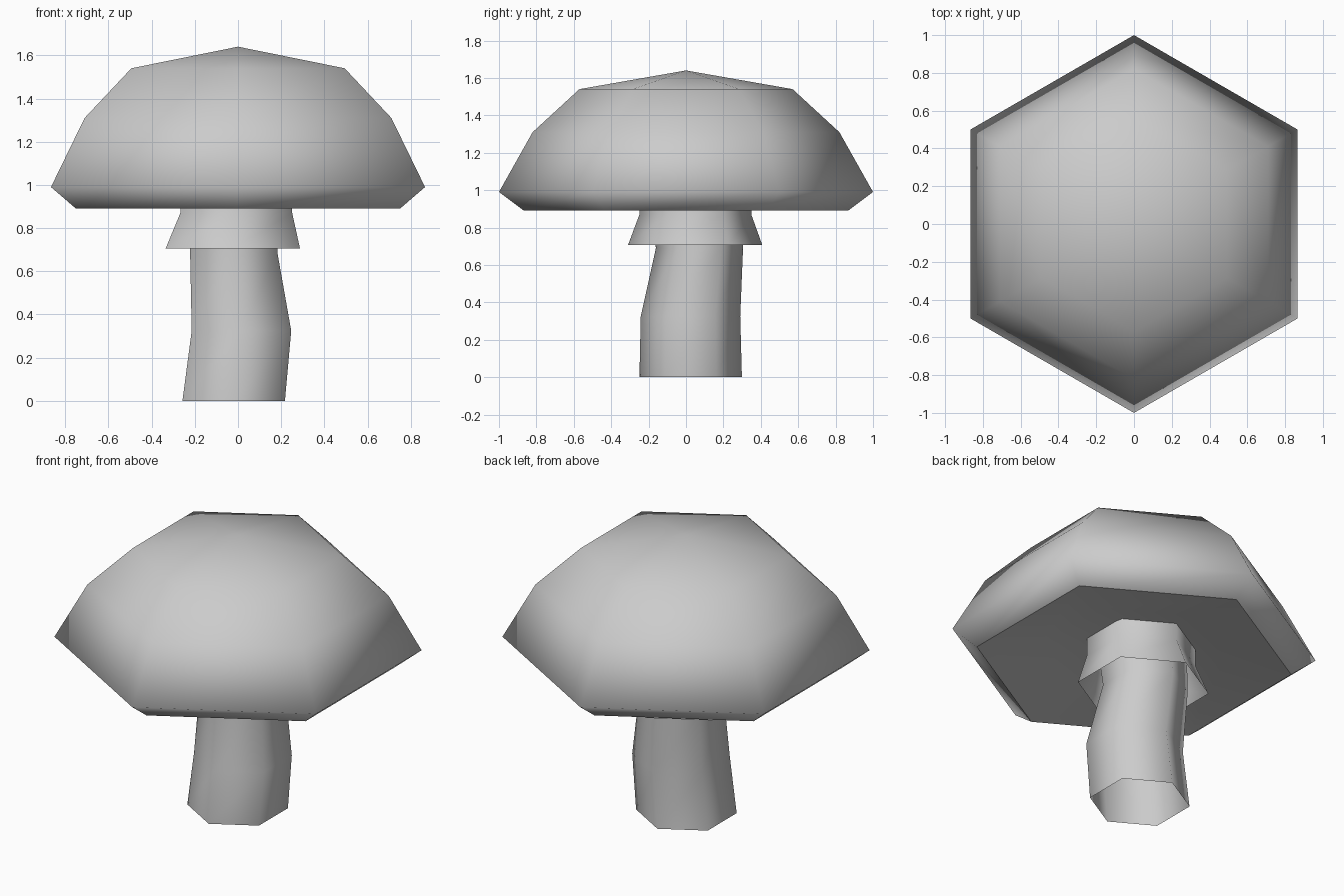
import bpy, bmesh
from math import sin, cos, pi

SIDES = 6

cube = bpy.data.objects.get("Cube")
if cube:
    bpy.data.objects.remove(cube, do_unlink=True)

# One plain grey for the whole model
GREY = (0.6, 0.6, 0.6, 1.0)
grey = bpy.data.materials.new("light_grey")
grey.use_nodes = True
grey.diffuse_color = GREY
grey.node_tree.nodes["Principled BSDF"].inputs["Base Color"].default_value = GREY


def loft(name, rings, bottom=None, top=None, sharp_ring=None):
    """Smooth hexagonal tube through rings (x, y, z, radius), with optional pointed ends."""
    bm = bmesh.new()
    loops = []
    for x, y, z, r in rings:
        angles = [pi / 2 + 2 * pi * i / SIDES for i in range(SIDES)]
        loops.append([bm.verts.new((x + r * cos(a), y + r * sin(a), z)) for a in angles])
    for low, high in zip(loops, loops[1:]):
        for i in range(SIDES):
            j = (i + 1) % SIDES
            bm.faces.new((low[i], low[j], high[j], high[i]))
    if top:
        tip = bm.verts.new(top)
        for i in range(SIDES):
            bm.faces.new((loops[-1][i], loops[-1][(i + 1) % SIDES], tip))
    if bottom:
        tip = bm.verts.new(bottom)
        for i in range(SIDES):
            bm.faces.new((loops[0][(i + 1) % SIDES], loops[0][i], tip))
    for face in bm.faces:
        face.smooth = True
    if sharp_ring is not None:
        ring = loops[sharp_ring]
        for i in range(SIDES):
            bm.edges.get((ring[i], ring[(i + 1) % SIDES])).smooth = False
    mesh = bpy.data.meshes.new(name)
    bm.to_mesh(mesh)
    bm.free()
    mesh.materials.append(grey)
    obj = bpy.data.objects.new(name, mesh)
    bpy.context.collection.objects.link(obj)
    return obj


# Domed cap: hollowed underside, crisp lower border, chamfered rim, shallow peak
loft("mushroom_cap",
     [(0, 0, 0.95, 0.5), (0, 0, 0.89, 0.866), (0, 0, 0.99, 1.0),
      (0, 0, 1.31, 0.82), (0, 0, 1.54, 0.57)],
     bottom=(0, 0, 1.02), top=(0, 0, 1.64), sharp_ring=1)

# Crooked hollow stem, open at the foot
loft("stem",
     [(-0.02, 0.025, 0, 0.274), (0.016, 0.024, 0.325, 0.266),
      (-0.02, 0.072, 0.69, 0.233), (-0.01, 0.05, 0.99, 0.25)])

# Flared skirt hanging below the cap
loft("stem_skirt",
     [(-0.024, 0.049, 0.706, 0.359), (-0.008, 0.05, 0.87, 0.299), (-0.008, 0.05, 0.99, 0.299)])
